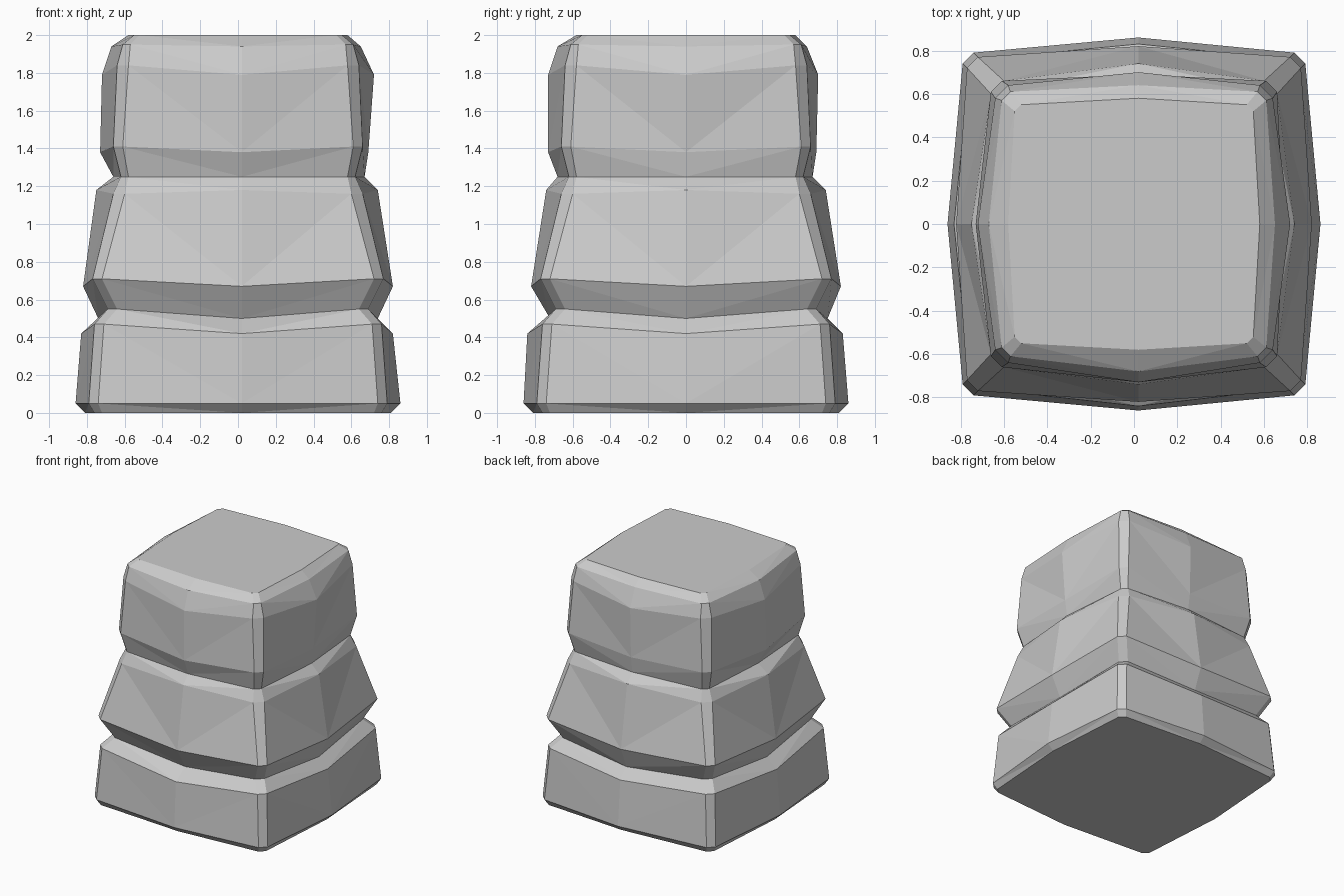
import bpy
import bmesh

if "Cube" in bpy.data.objects:
    bpy.data.objects.remove(bpy.data.objects["Cube"])


def ring_points(zc, zm, right, back, left, front, corner, ch, shift=0.02):
    """12-sided stone outline: chamfered corners plus a bulging middle on each side."""
    c, d = corner, corner - ch
    return [
        (right, 0, zm), (c, d, zc), (d, c, zc),
        (shift, back, zm), (-d, c, zc), (-c, d, zc),
        (-left, 0, zm), (-c, -d, zc), (-d, -c, zc),
        (shift, -front, zm), (d, -c, zc), (c, -d, zc),
    ]


def loft(name, rings):
    bm = bmesh.new()
    loops = [[bm.verts.new(p) for p in ring_points(*r)] for r in rings]
    for low, high in zip(loops, loops[1:]):
        n = len(low)
        for i in range(n):
            j = (i + 1) % n
            # mirror the diagonals so creases fan out from the side middles
            if i % 3 == 0:
                bm.faces.new((low[i], low[j], high[j]))
                bm.faces.new((low[i], high[j], high[i]))
            else:
                bm.faces.new((low[i], low[j], high[i]))
                bm.faces.new((low[j], high[j], high[i]))
    bm.faces.new(loops[0][::-1])
    bm.faces.new(loops[-1])
    bmesh.ops.recalc_face_normals(bm, faces=bm.faces)
    mesh = bpy.data.meshes.new(name)
    bm.to_mesh(mesh)
    bm.free()
    obj = bpy.data.objects.new(name, mesh)
    bpy.context.collection.objects.link(obj)
    return obj


# corner z, middle z, right, back, left, front, corner extent, chamfer
loft("stacked_stone_pillar", [
    # base stone
    (0.00, 0.00, 0.81, 0.81, 0.81, 0.81, 0.76, 0.04),
    (0.05, 0.05, 0.86, 0.86, 0.86, 0.86, 0.79, 0.05),
    (0.47, 0.42, 0.82, 0.83, 0.83, 0.84, 0.76, 0.05),
    # crease
    (0.55, 0.50, 0.74, 0.75, 0.74, 0.72, 0.69, 0.05),
    # middle stone
    (0.71, 0.67, 0.82, 0.82, 0.82, 0.82, 0.77, 0.05),
    (1.16, 1.18, 0.74, 0.74, 0.75, 0.74, 0.66, 0.06),
    # crease
    (1.25, 1.25, 0.67, 0.67, 0.66, 0.68, 0.62, 0.04),
    # top stone
    (1.41, 1.38, 0.69, 0.69, 0.73, 0.73, 0.66, 0.05),
    (1.84, 1.79, 0.72, 0.70, 0.72, 0.73, 0.64, 0.06),
    (1.95, 1.94, 0.65, 0.64, 0.67, 0.68, 0.61, 0.04),
    (2.00, 2.00, 0.58, 0.58, 0.58, 0.58, 0.55, 0.03),
])
